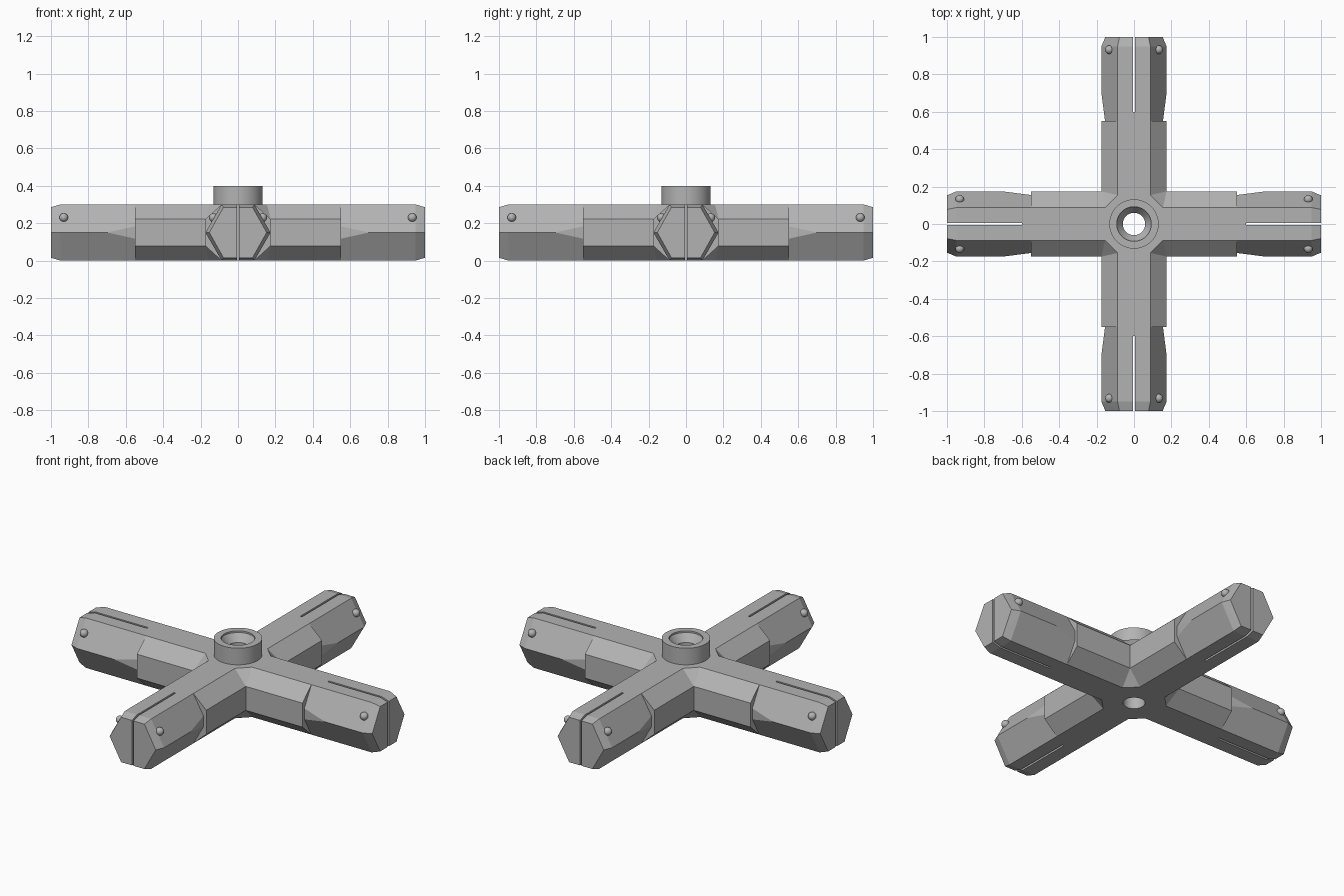
import bpy, bmesh
from math import pi
from mathutils import Vector, Matrix

if "Cube" in bpy.data.objects:
    bpy.data.objects.remove(bpy.data.objects["Cube"], do_unlink=True)

grey = bpy.data.materials.new("mid grey")
grey.use_nodes = True
colour = (0.45, 0.45, 0.45, 1)
grey.diffuse_color = colour
grey.node_tree.nodes["Principled BSDF"].inputs["Base Color"].default_value = colour

MID = 0.15      # height of the arm axis
HALF = 0.15     # half height of an arm
WIDE = 0.174    # half width of an arm
FLAT = 0.088    # half width of its flat top
JOIN = 0.55     # where the sleeve ends and the tip begins


def make(name, bm):
    bmesh.ops.recalc_face_normals(bm, faces=bm.faces)
    mesh = bpy.data.meshes.new(name)
    bm.to_mesh(mesh)
    bm.free()
    mesh.materials.append(grey)
    obj = bpy.data.objects.new(name, mesh)
    bpy.context.collection.objects.link(obj)
    return obj


def hull(name, points):
    """Convex solid through points, with flat regions merged."""
    bm = bmesh.new()
    for p in points:
        bm.verts.new(p)
    bmesh.ops.convex_hull(bm, input=bm.verts[:])
    bmesh.ops.dissolve_limit(bm, angle_limit=0.01, verts=bm.verts[:], edges=bm.edges[:])
    return make(name, bm)


def lathe(name, profile, steps=48):
    """Solid of revolution about z from (radius, height) points."""
    bm = bmesh.new()
    rings = []
    for r, z in profile:
        rings.append([bm.verts.new(Matrix.Rotation(2 * pi * i / steps, 3, 'Z') @ Vector((r, 0, z)))
                      for i in range(steps)])
    for a, b in zip(rings, rings[1:]):
        for i in range(steps):
            j = (i + 1) % steps
            bm.faces.new((a[i], a[j], b[j], b[i]))
    bm.faces.new(rings[0])
    bm.faces.new(rings[-1])
    return make(name, bm)


def boolean(obj, other, operation):
    mod = obj.modifiers.new(operation.lower(), 'BOOLEAN')
    mod.operation = operation
    mod.solver = 'EXACT'
    mod.object = other
    bpy.context.view_layer.objects.active = obj
    bpy.ops.object.modifier_apply(modifier=mod.name)
    bpy.data.objects.remove(other, do_unlink=True)


def smooth(obj):
    bpy.ops.object.select_all(action='DESELECT')
    obj.select_set(True)
    bpy.context.view_layer.objects.active = obj
    bpy.ops.object.shade_smooth_by_angle(angle=0.4)


def mirrored(section, x):
    """Quarter section (y, z offset) repeated to all four quarters at x."""
    return [(x, sy * y, MID + sz * z) for y, z in section for sy in (-1, 1) for sz in (-1, 1)]


# Body: two crossed sleeves with bevelled edges
sleeve = [(FLAT, HALF), (WIDE, 0.072)]
body = hull("cross_body", mirrored(sleeve, -JOIN) + mirrored(sleeve, JOIN))
cross = hull("cross_sleeve", mirrored(sleeve, -JOIN) + mirrored(sleeve, JOIN))
cross.data.transform(Matrix.Rotation(pi / 2, 4, 'Z'))
boolean(body, cross, 'UNION')

# Small diagonal webs in the four inner corners
web = [(sx * x, sy * y, MID + sz * z)
       for x, y, z in ((FLAT, 0.155, HALF), (0.155, FLAT, HALF), (WIDE, WIDE, 0.072))
       for sx in (-1, 1) for sy in (-1, 1) for sz in (-1, 1)]
boolean(body, hull("corner_web", web), 'UNION')

# Raised collar and its countersunk through hole
boolean(body, lathe("collar", [(0.132, 0.2), (0.132, 0.4)]), 'UNION')
boolean(body, lathe("bore", [(0.06, -0.1), (0.06, 0.345), (0.092, 0.39), (0.092, 0.5)]), 'DIFFERENCE')
smooth(body)

# Tip: hexagonal end with pared sides at the join and a bevelled end
hexagon = [(FLAT, HALF), (WIDE, 0)]
pared = [(FLAT, HALF), (0.155, 0.033)]
end = [(y * 0.88, z * 0.9) for y, z in hexagon]
tip = hull("arm_tip_1", mirrored(pared, JOIN) + mirrored(hexagon, 0.7)
           + mirrored(hexagon, 0.95) + mirrored(end, 1))
slot = hull("slot", [(x, y, z) for x in (0.6, 1.1) for y in (-0.006, 0.006) for z in (-0.1, 0.5)])
boolean(tip, slot, 'DIFFERENCE')

# Stud: small ball on each upper slope of a tip
bm = bmesh.new()
bmesh.ops.create_uvsphere(bm, u_segments=20, v_segments=12, radius=0.023)
stud = make("stud_1_left", bm)
smooth(stud)

# Repeat tip and studs around the four arms
for k in range(4):
    turn = Matrix.Rotation(k * pi / 2, 4, 'Z')
    arm = tip
    if k:
        arm = tip.copy()
        arm.name = f"arm_tip_{k + 1}"
        bpy.context.collection.objects.link(arm)
    arm.matrix_world = turn
    for side, label in ((1, "left"), (-1, "right")):
        ball = stud
        if k or side < 0:
            ball = stud.copy()
            ball.name = f"stud_{k + 1}_{label}"
            bpy.context.collection.objects.link(ball)
        ball.matrix_world = turn @ Matrix.Translation((0.932, side * 0.132, 0.23))
